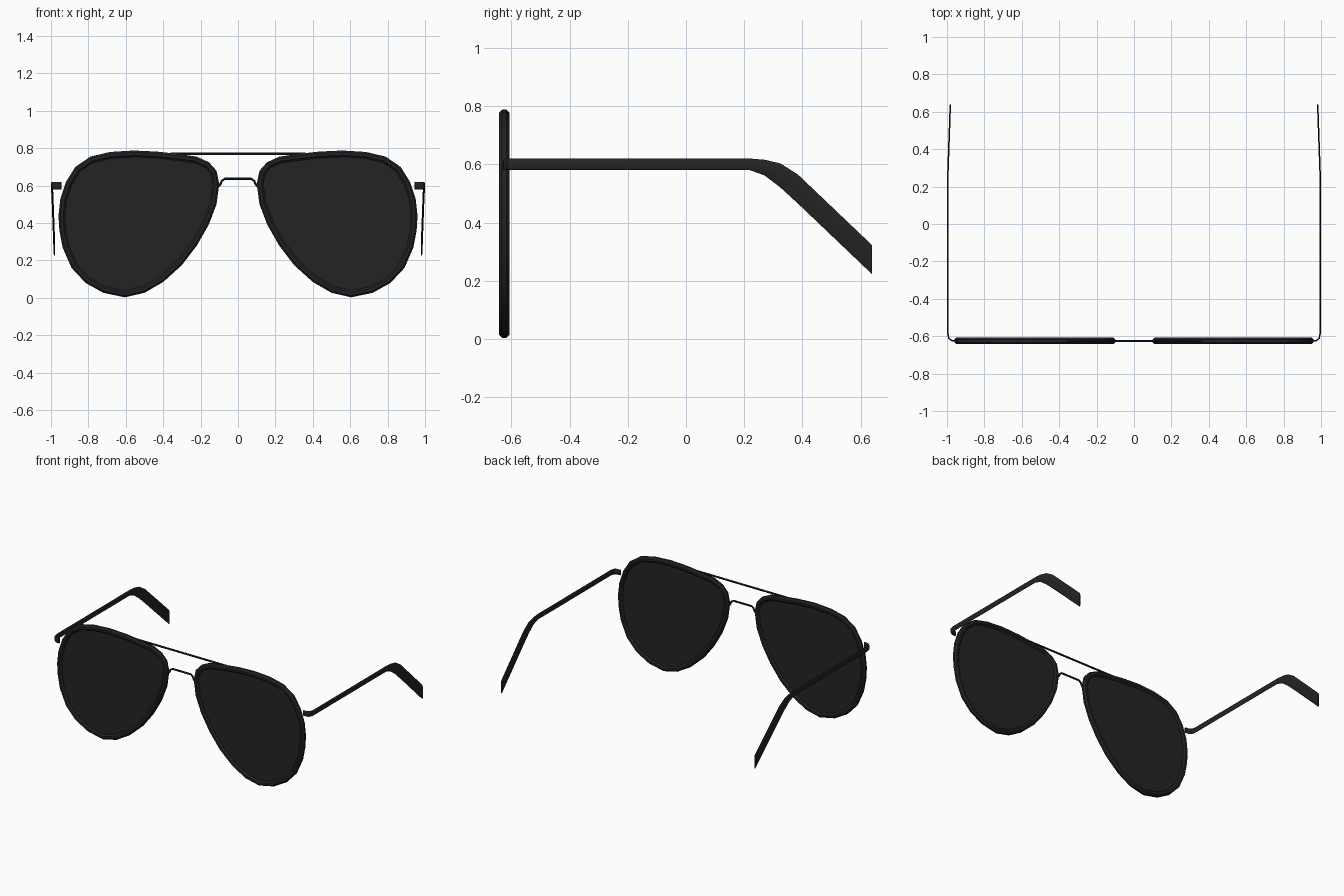
import bpy, bmesh, math
from mathutils import Vector

cube = bpy.data.objects.get("Cube")
if cube:
    bpy.data.objects.remove(cube, do_unlink=True)


def material(name, value):
    mat = bpy.data.materials.new(name)
    mat.use_nodes = True
    colour = (value, value, value, 1)
    mat.diffuse_color = colour
    mat.node_tree.nodes["Principled BSDF"].inputs["Base Color"].default_value = colour
    return mat


black = material("soft black", 0.017)
FRONT_Y = -0.625
RIM = 0.0175


def finish(name, bm, angle=35):
    bmesh.ops.recalc_face_normals(bm, faces=bm.faces)
    mesh = bpy.data.meshes.new(name)
    bm.to_mesh(mesh)
    bm.free()
    mesh.materials.append(black)
    obj = bpy.data.objects.new(name, mesh)
    bpy.context.collection.objects.link(obj)
    bpy.ops.object.select_all(action="DESELECT")
    obj.select_set(True)
    bpy.context.view_layer.objects.active = obj
    bpy.ops.object.shade_smooth_by_angle(angle=math.radians(angle))
    return obj


def loft(name, rings, closed=False):
    """Skin a list of cross-section rings, capping open ends."""
    bm = bmesh.new()
    loops = [[bm.verts.new(p) for p in ring] for ring in rings]
    n = len(loops[0])
    pairs = list(zip(loops, loops[1:]))
    if closed:
        pairs.append((loops[-1], loops[0]))
    for a, b in pairs:
        for i in range(n):
            j = (i + 1) % n
            bm.faces.new((a[i], a[j], b[j], b[i]))
    if not closed:
        bm.faces.new(loops[0])
        bm.faces.new(loops[-1])
    return finish(name, bm)


def front_tube(name, path, radius, sides=8, closed=False):
    """Sweep a round section along a path of (x, z) in the front plane."""
    pts = [Vector(p) for p in path]
    count = len(pts)
    rings = []
    for i, p in enumerate(pts):
        before = pts[i - 1] if closed or i else p
        after = pts[(i + 1) % count] if closed or i < count - 1 else p
        t = (after - before).normalized()
        ring = []
        for k in range(sides):
            a = math.tau * (k + 0.5) / sides
            r = radius / math.cos(math.pi / sides)
            u, v = r * math.cos(a), r * math.sin(a)
            ring.append((p.x - t.y * u, FRONT_Y + v, p.y + t.x * u))
        rings.append(ring)
    return loft(name, rings, closed)


# Teardrop outline of one lens, clockwise from the outer edge
outline = [Vector(p) for p in (
    (.96, .44), (.95, .53), (.92, .62), (.87, .7), (.79, .755), (.685, .78),
    (.56, .788), (.43, .782), (.31, .768), (.22, .755), (.155, .725),
    (.115, .68), (.1, .61), (.115, .5), (.157, .39), (.22, .28), (.3, .175),
    (.4, .085), (.5, .027), (.605, .003), (.72, .027), (.815, .08),
    (.89, .16), (.938, .27), (.955, .36))]


def inset(points, distance):
    result = []
    for i, p in enumerate(points):
        t = (points[(i + 1) % len(points)] - points[i - 1]).normalized()
        result.append(p + Vector((-t.y, t.x)) * distance)
    return result


centre_line = inset(outline, RIM)

# Temple stations: x, y, top z, bottom z
temple = [(.945, -.626, .62, .58), (.975, -.623, .62, .58),
          (.99, -.612, .62, .58), (.995, -.585, .62, .58),
          (.995, .22, .62, .58), (.995, .27, .616, .562),
          (.993, .325, .603, .52), (.991, .385, .565, .465),
          (.982, .64, .322, .222)]
THICK = 0.004


def temple_rings(side):
    rings = []
    for i, (x, y, top, low) in enumerate(temple):
        a, b = temple[max(i - 1, 0)], temple[min(i + 1, len(temple) - 1)]
        t = Vector((b[0] - a[0], b[1] - a[1])).normalized()
        mid, half = (top + low) / 2, (top - low) / 2
        ring = []
        for across, up in ((-1, -.7), (0, -1), (1, -.7), (1, .7), (0, 1), (-1, .7)):
            ring.append((side * (x + t.y * across * THICK),
                         y - t.x * across * THICK, mid + half * up))
        rings.append(ring)
    return rings


for label, side in (("left", 1), ("right", -1)):
    path = [(side * p.x, p.y) for p in centre_line]
    front_tube(label + "_rim", path, RIM, closed=True)
    # Flat lens seated in the middle of the rim
    loft(label + "_lens", [[(x, FRONT_Y + d, z) for x, z in path]
                           for d in (-.005, .005)])
    loft(label + "_temple", temple_rings(side))

# Straight brow bar and the small arched nose bridge
front_tube("brow_bar", [(-.36, .77), (.36, .77)], .006)
arch = [(.11, .59), (.094, .608), (.086, .626), (.07, .637)]
front_tube("nose_bridge", [(-x, z) for x, z in arch] + arch[::-1], .006)
